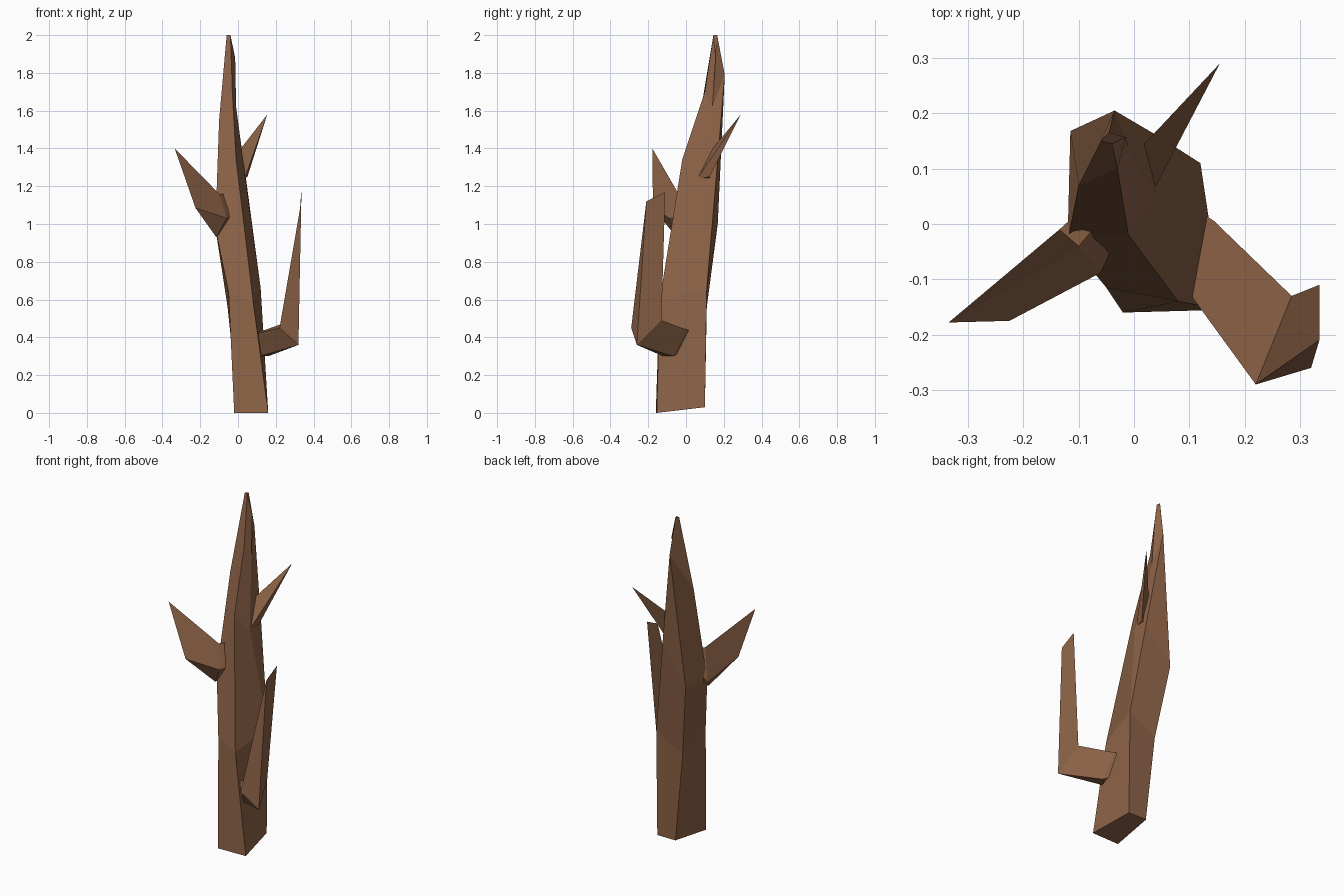
import bpy, bmesh

bark = bpy.data.materials.new("bark")
bark.diffuse_color = (0.27, 0.125, 0.063, 1)


def loft(name, rings):
    """Skin a list of equal-length point rings; repeated points merge into wedges and tips."""
    bm = bmesh.new()
    loops = [[bm.verts.new(p) for p in ring] for ring in rings]
    n = len(rings[0])
    for lower, upper in zip(loops, loops[1:]):
        for i in range(n):
            j = (i + 1) % n
            bm.faces.new((lower[i], lower[j], upper[j], upper[i]))
    bm.faces.new(loops[0][::-1])
    bm.faces.new(loops[-1])
    bmesh.ops.remove_doubles(bm, verts=bm.verts, dist=0.002)
    bmesh.ops.recalc_face_normals(bm, faces=bm.faces)
    mesh = bpy.data.meshes.new(name)
    bm.to_mesh(mesh)
    bm.free()
    mesh.materials.append(bark)
    obj = bpy.data.objects.new(name, mesh)
    bpy.context.collection.objects.link(obj)
    return obj


# Leaning trunk: front left, front right, right, back right, back left
c0, c1 = (0.12, 0.10, 0.03), (0.12, 0.11, 0.66)
d3, d4 = (-0.035, 0.205, 1.79), (-0.045, 0.165, 2.0)
loft("trunk", [
    [(-0.02, -0.16, 0), (0.16, -0.155, 0), c0, c0, (0, 0.10, 0.03)],
    [(-0.05, -0.115, 0.64), (0.08, -0.14, 0.59), c1, c1, (-0.055, 0.11, 0.56)],
    [(-0.12, -0.03, 0.98), (-0.01, -0.02, 1.34), (0.04, 0.055, 1.24),
     (0.045, 0.158, 1.22), (-0.115, 0.168, 1.0)],
    [(-0.10, 0.07, 1.55), (-0.03, 0.10, 1.70), (-0.01, 0.14, 1.62), d3, d3],
    [(-0.06, 0.15, 2.0), (-0.04, 0.145, 2.0), (-0.015, 0.157, 1.88), d4, d4],
])

# Low branch: out from the trunk, then an elbow and an upright wedge
q, p_top = (0.32, -0.26, 0.36), (0.335, -0.21, 1.12)
r_top = (0.335, -0.11, 1.17)
loft("low_branch", [
    [(0.05, -0.05, 0.43), (0.06, -0.06, 0.35), (0.08, 0.0, 0.33), (0.08, 0.05, 0.43)],
    [(0.10, -0.125, 0.42), (0.115, -0.12, 0.30), (0.16, -0.07, 0.30), (0.145, 0.005, 0.44)],
    [(0.22, -0.29, 0.45), q, q, (0.285, -0.13, 0.49)],
    [p_top, p_top, p_top, r_top],
])

# Left branch: flat blade with a pointed tip
elbow, tip = (-0.225, -0.175, 1.085), (-0.335, -0.178, 1.40)
loft("left_branch", [
    [(-0.04, 0.03, 1.16), (-0.02, 0.0, 1.04), (-0.07, 0.03, 0.97), (-0.08, 0.04, 1.08)],
    [(-0.10, -0.04, 1.16), (-0.06, -0.088, 1.03), (-0.115, -0.05, 0.93), (-0.135, -0.01, 0.97)],
    [tip, elbow, elbow, elbow],
])

# Thin spike on the upper right
spike = (0.155, 0.29, 1.58)
loft("upper_spike", [
    [(-0.02, 0.12, 1.33), (0.0, 0.09, 1.22), (0.0, 0.14, 1.22)],
    [(0.0, 0.125, 1.38), (0.035, 0.06, 1.24), (0.05, 0.125, 1.25)],
    [spike, spike, spike],
])
